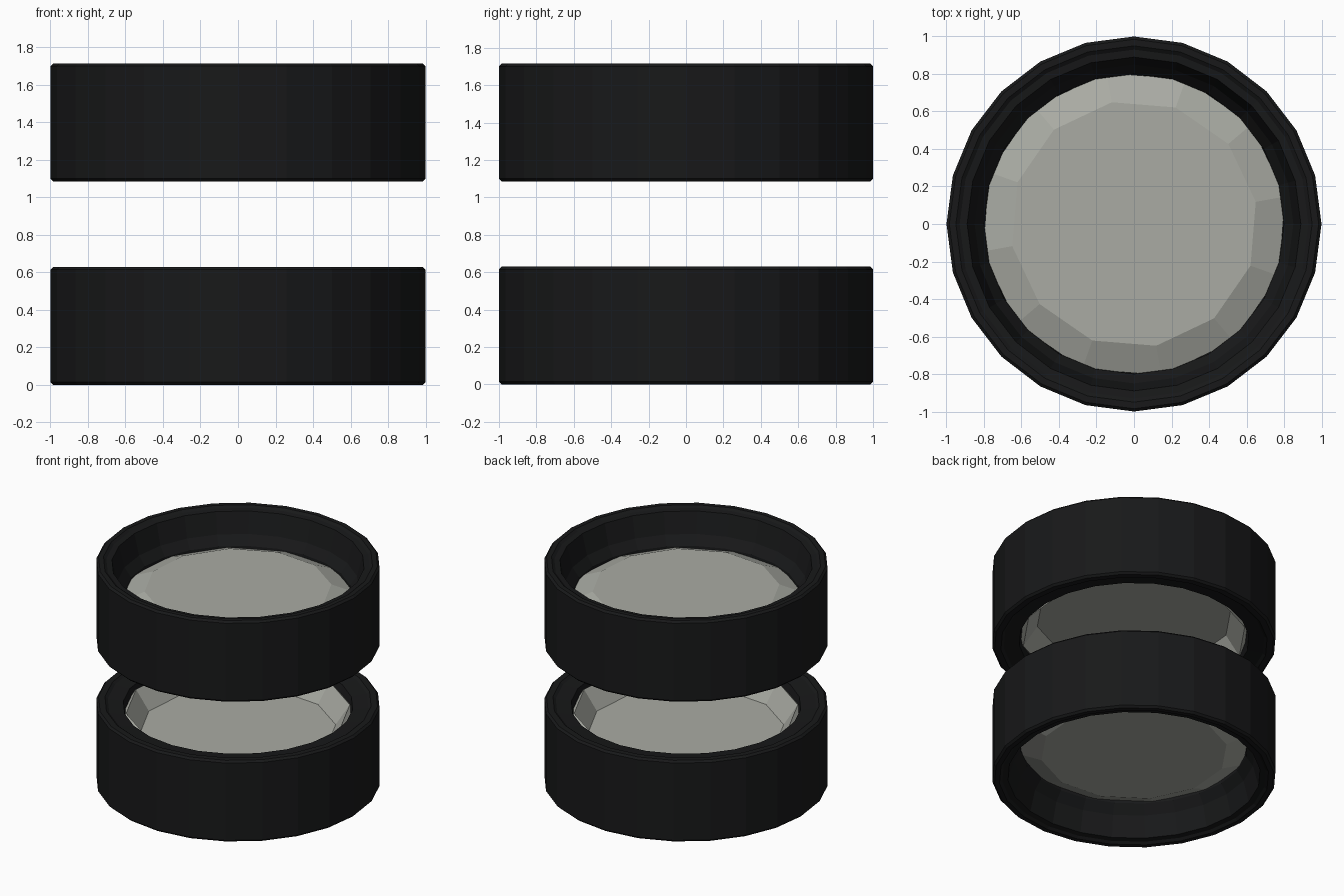
import bpy, bmesh, math

if "Cube" in bpy.data.objects:
    bpy.data.objects.remove(bpy.data.objects["Cube"])

TOTAL = 1.715


def material(name, rgb):
    m = bpy.data.materials.new(name)
    m.diffuse_color = (*rgb, 1)
    m.use_nodes = True
    m.node_tree.nodes["Principled BSDF"].inputs["Base Color"].default_value = m.diffuse_color
    return m


rubber = material("black_rubber", (0.009, 0.0095, 0.010))
metal = material("pale_metal", (0.40, 0.41, 0.37))


def lathe(name, profile, sides, mat, closed, flip, turn=0.0):
    """Revolve an (r, z) profile about z; flip mirrors it to the top wheel."""
    bm = bmesh.new()
    rings = []
    for r, z in profile:
        z = TOTAL - z if flip else z
        if r == 0:
            rings.append([bm.verts.new((0, 0, z))] * sides)
        else:
            rings.append([bm.verts.new((r * math.cos(turn + 2 * math.pi * i / sides),
                                        r * math.sin(turn + 2 * math.pi * i / sides), z))
                          for i in range(sides)])
    count = len(rings) if closed else len(rings) - 1
    for k in range(count):
        a, b = rings[k], rings[(k + 1) % len(rings)]
        for i in range(sides):
            j = (i + 1) % sides
            quad = list(dict.fromkeys((a[i], a[j], b[j], b[i])))
            bm.faces.new(quad)
    bmesh.ops.recalc_face_normals(bm, faces=bm.faces)
    me = bpy.data.meshes.new(name)
    bm.to_mesh(me)
    bm.free()
    me.materials.append(mat)
    ob = bpy.data.objects.new(name, me)
    bpy.context.collection.objects.link(ob)
    return ob


# Tyre section: deep recess on the outward side, shallow lip on the inward side
tyre = [(0.985, 0), (1.0, 0.015), (1.0, 0.615), (0.985, 0.63), (0.94, 0.63),
        (0.92, 0.615), (0.81, 0.60), (0.79, 0.52), (0.80, 0.25),
        (0.85, 0.18), (0.89, 0.02), (0.93, 0.015), (0.95, 0)]

# Hub: raised chamfered plate outward, shallow dish inward
hub = [(0, 0.205), (0.66, 0.205), (0.82, 0.27), (0.82, 0.54),
       (0.79, 0.57), (0.69, 0.42), (0, 0.42)]

for prefix, flip in (("lower", False), ("upper", True)):
    lathe(prefix + "_tyre", tyre, 24, rubber, True, flip)
    lathe(prefix + "_hub", hub, 12, metal, False, flip, 0.18)
